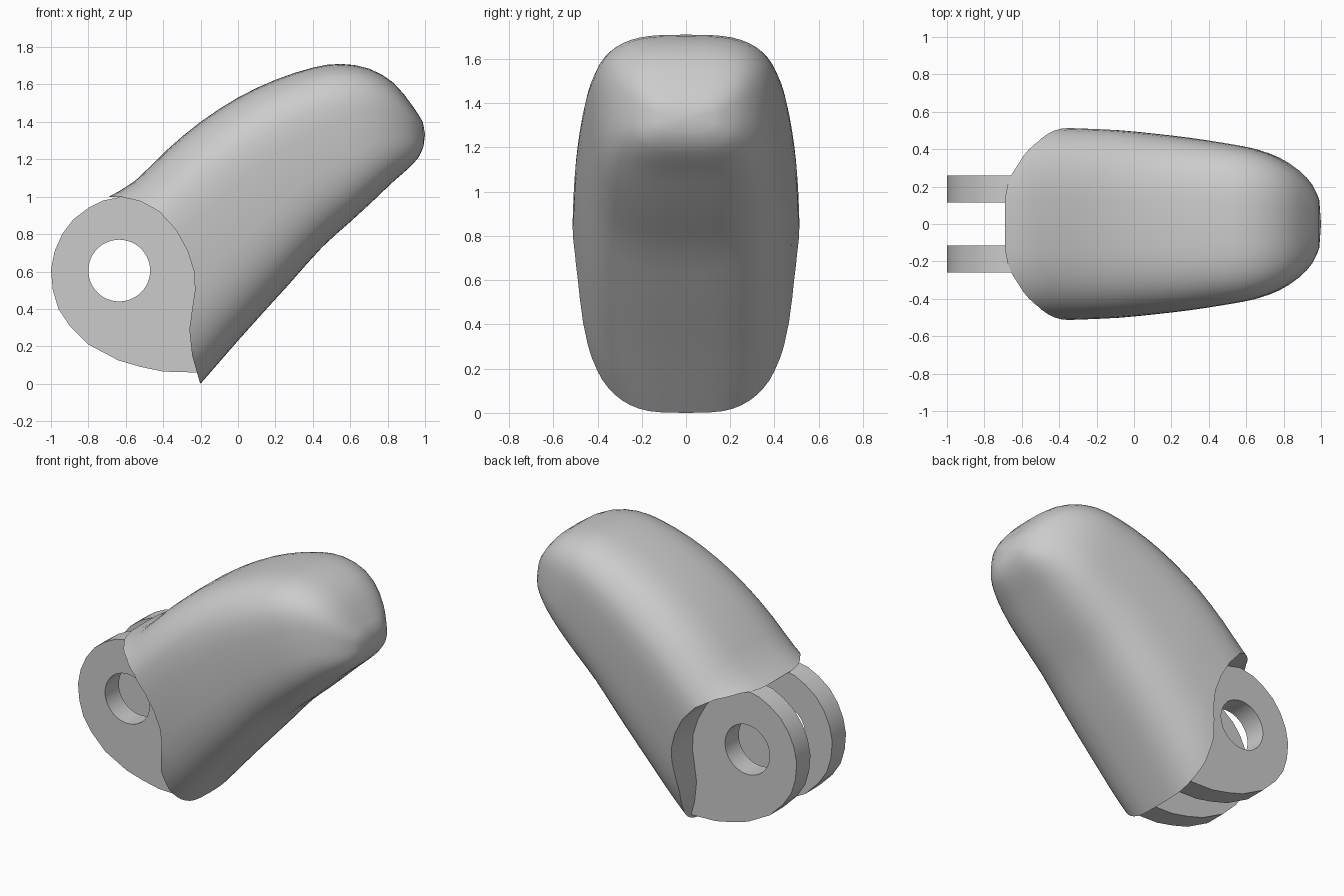
import bpy, bmesh, math

if "Cube" in bpy.data.objects:
    bpy.data.objects.remove(bpy.data.objects["Cube"])

def make_object(name, bm):
    bmesh.ops.recalc_face_normals(bm, faces=bm.faces)
    me = bpy.data.meshes.new(name)
    bm.to_mesh(me)
    bm.free()
    ob = bpy.data.objects.new(name, me)
    bpy.context.collection.objects.link(ob)
    return ob

def prism(name, pts, y0, y1):
    bm = bmesh.new()
    a = [bm.verts.new((x, y0, z)) for x, z in pts]
    b = [bm.verts.new((x, y1, z)) for x, z in pts]
    bm.faces.new(a)
    bm.faces.new(b[::-1])
    for i in range(len(a)):
        j = (i + 1) % len(a)
        bm.faces.new((a[i], b[i], b[j], a[j]))
    return make_object(name, bm)

def circle(cx, cz, r, n=48):
    return [(cx + r * math.cos(2 * math.pi * i / n),
             cz + r * math.sin(2 * math.pi * i / n)) for i in range(n)]

def select_only(ob):
    bpy.ops.object.select_all(action='DESELECT')
    ob.select_set(True)
    bpy.context.view_layer.objects.active = ob

def cut(ob, cutter):
    select_only(ob)
    m = ob.modifiers.new("cut", 'BOOLEAN')
    m.operation = 'DIFFERENCE'
    m.solver = 'EXACT'
    m.object = cutter
    bpy.ops.object.modifier_apply(modifier=m.name)

def remove(ob):
    bpy.data.objects.remove(ob, do_unlink=True)

# Body stations: top x, z, bottom x, z, half width
stations = [
    (-.69, 1.00, -.20, .00, .53), (-.55, 1.085, -.10, .115, .535),
    (-.38, 1.25, .00, .23, .53), (-.20, 1.40, .13, .375, .52),
    (.00, 1.53, .28, .54, .50), (.20, 1.625, .45, .73, .475),
    (.40, 1.69, .60, .865, .445), (.55, 1.71, .73, .985, .415),
    (.70, 1.685, .83, 1.08, .365), (.83, 1.61, .91, 1.15, .295),
    (.93, 1.49, .965, 1.21, .215), (.988, 1.40, .992, 1.27, .13)]

def catmull(p0, p1, p2, p3, t):
    return [.5 * (2*b + (c - a)*t + (2*a - 5*b + 4*c - d)*t*t + (3*b - a - 3*c + d)*t**3)
            for a, b, c, d in zip(p0, p1, p2, p3)]

dense = []
last = len(stations) - 1
for i in range(last):
    quad = [stations[max(0, min(last, i + k))] for k in (-1, 0, 1, 2)]
    dense += [catmull(*quad, t) for t in (0, .5)]
dense.append(stations[-1])

# Rounded-box rings, narrowing towards the pad side near the open end
N, POWER = 56, 3.2
bm = bmesh.new()
rings = []
for i, (tx, tz, bx, bz, w) in enumerate(dense):
    taper = .26 * (1 - i / (len(dense) - 1))
    ring = []
    for k in range(N):
        a = 2 * math.pi * k / N
        c, s = math.cos(a), math.sin(a)
        v = (math.copysign(abs(s) ** (2 / POWER), s) + 1) / 2
        y = math.copysign(abs(c) ** (2 / POWER), c) * w * (1 - taper * max(0, .8 - v))
        ring.append(bm.verts.new((bx + (tx - bx) * v, y, bz + (tz - bz) * v)))
    rings.append(ring)
for r, q in zip(rings, rings[1:]):
    for k in range(N):
        j = (k + 1) % N
        bm.faces.new((r[k], r[j], q[j], q[k]))
bm.faces.new(rings[0])
tip = bm.verts.new((1.0, 0, 1.335))
for k in range(N):
    bm.faces.new((rings[-1][k], rings[-1][(k + 1) % N], tip))
body = make_object("fingertip_body", bm)

# Curved cut across the open end of the body
edge = [(-.62, .998), (-.52, .975), (-.42, .92), (-.33, .82), (-.27, .71),
        (-.235, .60), (-.23, .50), (-.245, .40), (-.26, .29), (-.245, .15), (-.205, .01)]
end_cutter = prism("end_cutter", [(-1.3, .993)] + edge + [(-.205, -.2), (-1.3, -.2)], -1, 1)
cut(body, end_cutter)
remove(end_cutter)

# Pair of hinge lugs with a pin hole
outline = [(-.62, 1.0), (-.72, .98), (-.80, .94), (-.88, .88), (-.94, .80), (-.98, .71),
           (-1.0, .61), (-.99, .50), (-.96, .40), (-.90, .31), (-.80, .21), (-.64, .125),
           (-.52, .09), (-.40, .065), (-.22, .06)]
inner = [(x + .01, z) for x, z in edge[-2:0:-1]]
pin = prism("pin_cutter", circle(-.635, .605, .165), -1, 1)
lugs = []
for name, y in (("hinge_lug_front", -.26), ("hinge_lug_back", .115)):
    lug = prism(name, outline + inner, y, y + .145)
    cut(lug, pin)
    lugs.append(lug)
remove(pin)

for ob in [body] + lugs:
    select_only(ob)
    bpy.ops.object.shade_smooth_by_angle(angle=math.radians(35))
